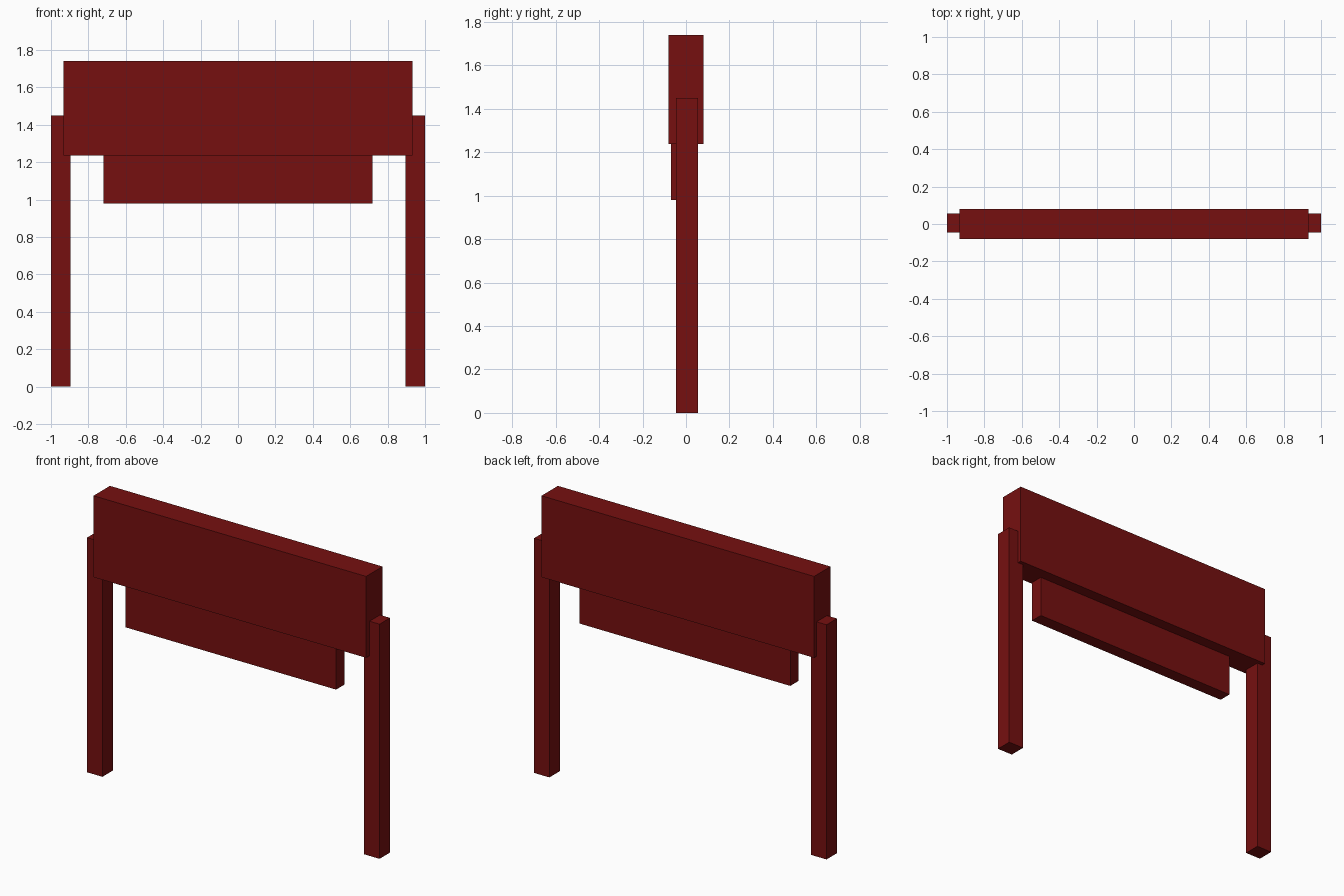
import bpy

if "Cube" in bpy.data.objects:
    bpy.data.objects.remove(bpy.data.objects["Cube"])

# Shared dark red paint
paint = bpy.data.materials.new("dark_red_paint")
paint.diffuse_color = (0.18, 0.005, 0.005, 1)
paint.use_nodes = True
paint.node_tree.nodes["Principled BSDF"].inputs["Base Color"].default_value = paint.diffuse_color


def box(name, x, y, z):
    """Box spanning the given (min, max) ranges."""
    bpy.ops.mesh.primitive_cube_add(size=1, location=[sum(r) / 2 for r in (x, y, z)])
    ob = bpy.context.object
    ob.name = name
    ob.scale = [r[1] - r[0] for r in (x, y, z)]
    bpy.ops.object.transform_apply(location=False, rotation=False, scale=True)
    ob.data.materials.append(paint)
    return ob


# Posts on both sides
box("left_post", (-1.0, -0.895), (-0.046, 0.056), (0, 1.45))
box("right_post", (0.895, 1.0), (-0.046, 0.056), (0, 1.45))

# Main sign board
box("main_board", (-0.932, 0.932), (-0.08, 0.08), (1.237, 1.74))

# Narrow board hanging below, set towards the front
box("lower_board", (-0.72, 0.72), (-0.07, 0.01), (0.98, 1.237))
